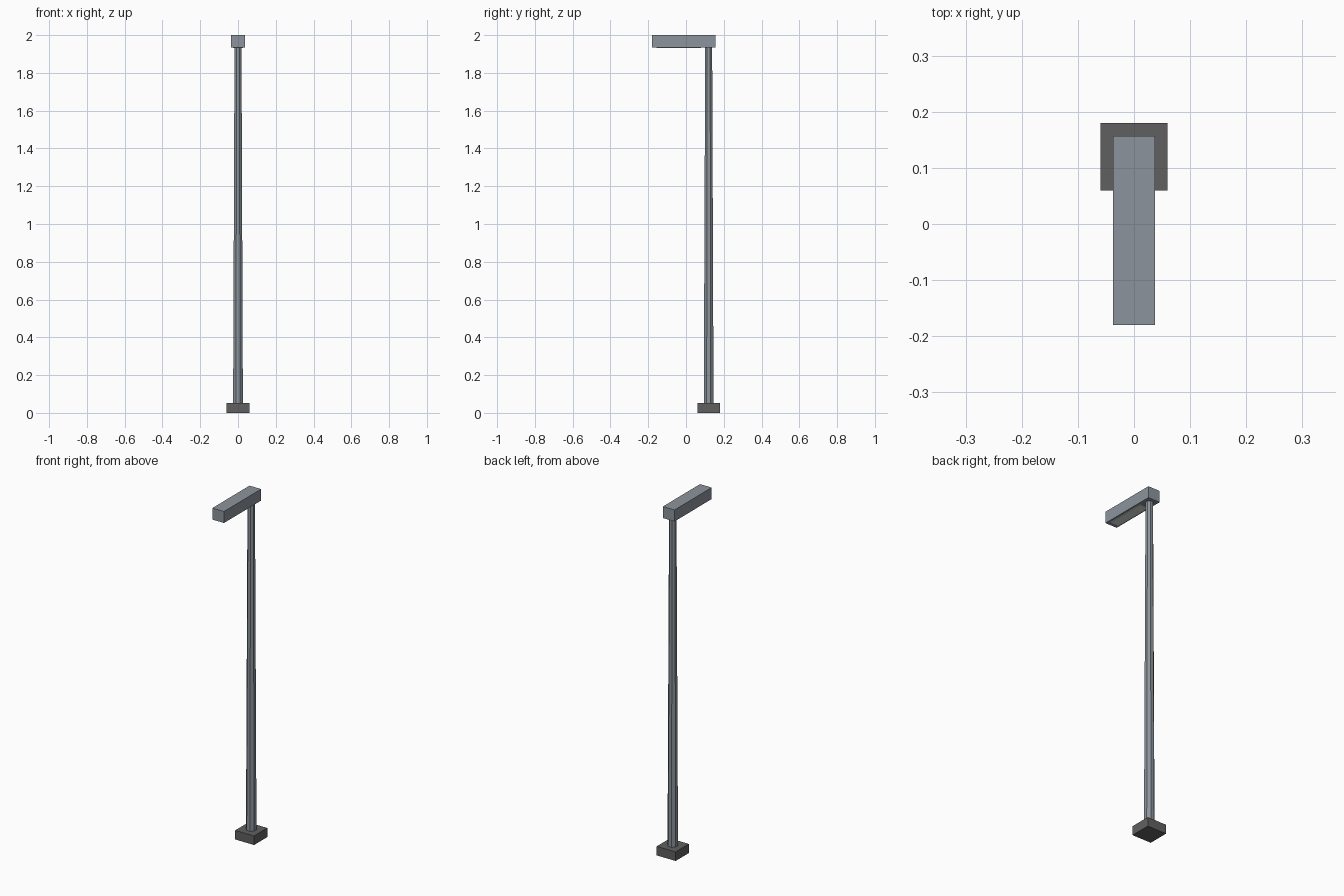
import bpy, math

if "Cube" in bpy.data.objects:
    bpy.data.objects.remove(bpy.data.objects["Cube"])


def material(name, rgb):
    m = bpy.data.materials.new(name)
    m.diffuse_color = (*rgb, 1)
    m.use_nodes = True
    m.node_tree.nodes["Principled BSDF"].inputs["Base Color"].default_value = m.diffuse_color
    return m


steel = material("blue grey steel", (0.263, 0.296, 0.333))
concrete = material("dark grey footing", (0.12, 0.118, 0.118))
lens = material("pale lens", (0.68, 0.72, 0.68))


def box(name, lo, hi, mat):
    bpy.ops.mesh.primitive_cube_add(size=1, location=[(a + b) / 2 for a, b in zip(lo, hi)])
    ob = bpy.context.object
    ob.name = name
    ob.scale = [b - a for a, b in zip(lo, hi)]
    bpy.ops.object.transform_apply(location=False, rotation=False, scale=True)
    ob.data.materials.append(mat)
    return ob


# Square footing
box("footing", (-0.06, 0.06, 0), (0.06, 0.18, 0.052), concrete)

# Tapered octagonal pole, flat side to the front
bpy.ops.mesh.primitive_cone_add(vertices=8, radius1=0.028, radius2=0.02, depth=1.89,
                                location=(0, 0.12, 0.995), rotation=(0, 0, math.pi / 8))
pole = bpy.context.object
pole.name = "pole"
pole.data.materials.append(steel)

# Lamp head reaching forward, with a thin lens plate underneath
box("lamp_head", (-0.037, -0.18, 1.934), (0.037, 0.157, 2.0), steel)
box("lamp_lens", (-0.026, -0.155, 1.931), (0.026, 0.08, 1.936), lens)
